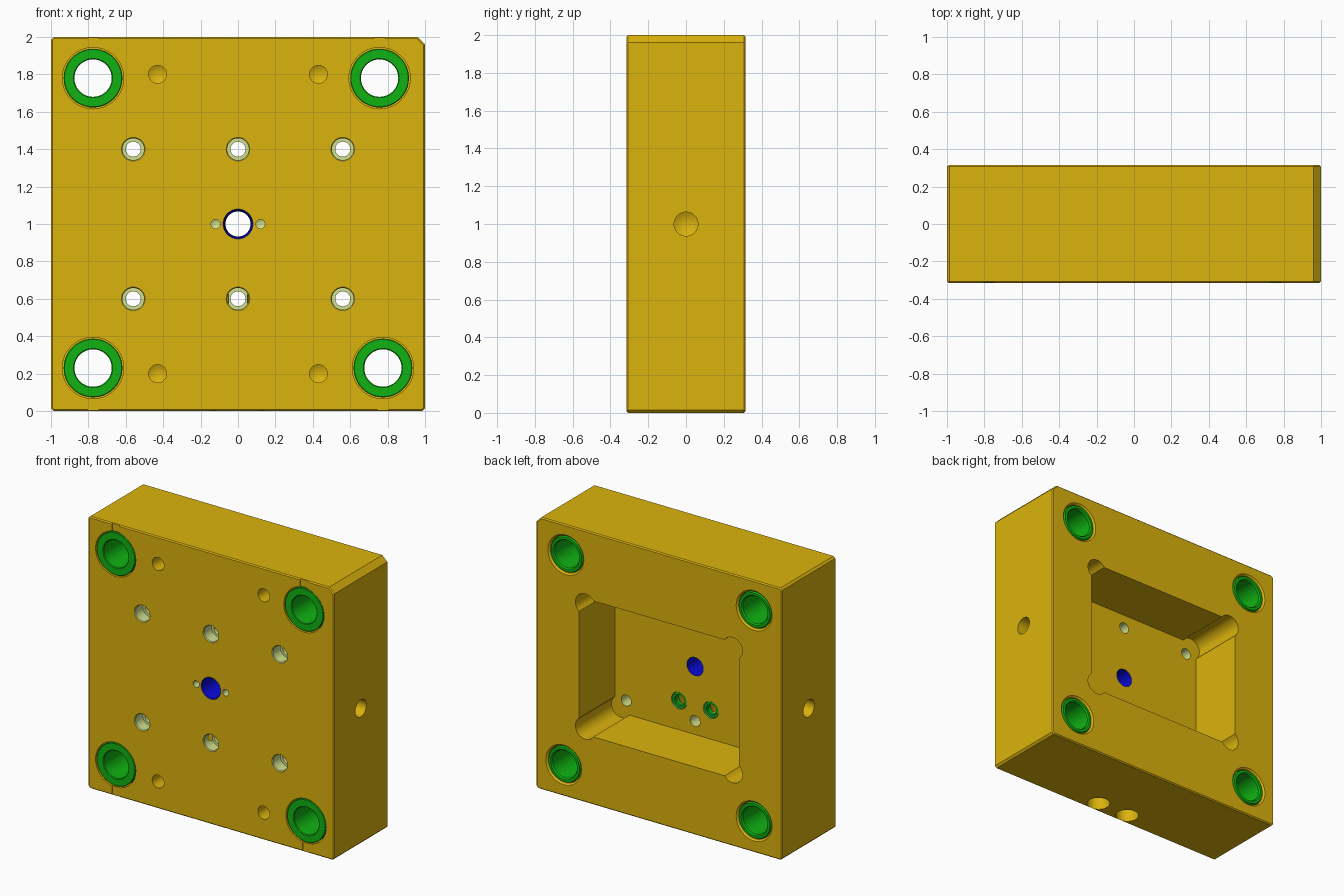
import bpy, bmesh
from math import pi, cos, sin, atan2, sqrt, radians
from mathutils import Vector

if "Cube" in bpy.data.objects:
    bpy.data.objects.remove(bpy.data.objects["Cube"])

Y0, Y1 = -0.315, 0.315      # front and back faces
FLOOR = -0.105              # pocket floor


def material(name, r, g, b):
    lin = [c / 12.92 if c < 0.04 else ((c + 0.055) / 1.055) ** 2.4 for c in (r, g, b)]
    m = bpy.data.materials.new(name)
    m.diffuse_color = (*lin, 1)
    m.use_nodes = True
    m.node_tree.nodes["Principled BSDF"].inputs["Base Color"].default_value = m.diffuse_color
    return m


GOLD = material("gold", 0.86, 0.70, 0.05)
GREEN = material("green", 0.06, 0.70, 0.07)
BLUE = material("blue", 0.04, 0.04, 0.86)
PALE = material("pale_green", 0.82, 0.88, 0.55)
TEAL = material("teal", 0.45, 0.80, 0.60)


def make_object(name, bm, mat):
    bmesh.ops.recalc_face_normals(bm, faces=bm.faces)
    me = bpy.data.meshes.new(name)
    bm.to_mesh(me)
    bm.free()
    me.materials.append(mat)
    ob = bpy.data.objects.new(name, me)
    bpy.context.collection.objects.link(ob)
    return ob


def prism(name, outline, y0, y1, mat, bevel=0):
    """Extrude an (x, z) outline from y0 to y1."""
    bm = bmesh.new()
    rings = [[bm.verts.new((x, y, z)) for x, z in outline] for y in (y0, y1)]
    caps = [bm.faces.new(r) for r in rings]
    n = len(outline)
    for i in range(n):
        j = (i + 1) % n
        bm.faces.new((rings[0][i], rings[0][j], rings[1][j], rings[1][i]))
    if bevel:
        bmesh.ops.recalc_face_normals(bm, faces=bm.faces)
        edges = [e for c in caps for e in c.edges]
        bmesh.ops.bevel(bm, geom=edges, offset=bevel, segments=1, affect='EDGES')
    return make_object(name, bm, mat)


def lathe(name, profile, origin, mat, axis=(0, 1, 0), closed=False, n=40):
    """Revolve (radius, distance) points around an axis; radius 0 makes a tip."""
    d = Vector(axis)
    u = d.orthogonal().normalized()
    v = d.cross(u)
    bm = bmesh.new()
    rings = []
    for r, t in profile:
        c = Vector(origin) + d * t
        if r == 0:
            rings.append([bm.verts.new(c)] * n)
        else:
            rings.append([bm.verts.new(c + r * (u * cos(a) + v * sin(a)))
                          for a in (2 * pi * i / n for i in range(n))])
    pairs = list(zip(rings, rings[1:])) + ([(rings[-1], rings[0])] if closed else [])
    for a, b in pairs:
        for i in range(n):
            j = (i + 1) % n
            bm.faces.new(list(dict.fromkeys((a[i], a[j], b[j], b[i]))))
    if not closed:
        for r in (rings[0], rings[-1]):
            if r[0] is not r[1]:
                bm.faces.new(r)
    return make_object(name, bm, mat)


cutters = []


def cut(ob):
    ob.hide_render = True
    cutters.append(ob)


def drill(r, depth, origin, mat, axis=(0, 1, 0)):
    """Blind hole with a conical drill tip."""
    cut(lathe("cutter", [(r, -0.02), (r, depth), (0, depth + r * 0.55)], origin, mat, axis))


# Plate with one large corner chamfer and fine edge chamfers
c, k = 0.014, 0.04
plate = prism("mould_plate", [(-1 + c, 0), (1 - c, 0), (1, c), (1, 2 - k), (1 - k, 2),
                              (-1 + c, 2), (-1, 2 - c), (-1, c)], Y0, Y1, GOLD, 0.008)

# Rear pocket with round corner reliefs
cx, cz, r, px, pz = 0.6, 0.455, 0.08, 0.65, 0.5
a0 = -atan2(sqrt(r * r - (px - cx) ** 2), px - cx)
a1 = pi - atan2(pz - cz, sqrt(r * r - (pz - cz) ** 2))
corner = [(cx + r * cos(a0 + (a1 - a0) * i / 16), cz + r * sin(a0 + (a1 - a0) * i / 16))
          for i in range(17)]
outline = []
for sx, sz in ((1, 1), (-1, 1), (-1, -1), (1, -1)):
    pts = corner if sx * sz > 0 else corner[::-1]
    outline += [(sx * x, 1 + sz * z) for x, z in pts]
cut(prism("cutter", outline, FLOOR, Y1 + 0.05, GOLD))

# Guide bushings, their stepped bores and the shallow key slots
for bx, bz in ((-0.775, 1.78), (0.757, 1.78), (-0.775, 0.23), (0.775, 0.23)):
    cut(lathe("cutter", [(0.164, Y0 - 0.02), (0.164, -0.19), (0.134, -0.19),
                         (0.134, Y1 - 0.012), (0.148, Y1 + 0.002), (0.148, Y1 + 0.02)],
              (bx, 0, bz), GOLD))
    z0, z1 = (bz, 2.02) if bz > 1 else (-0.02, bz)
    cut(prism("cutter", [(bx - 0.03, z0), (bx + 0.03, z0), (bx + 0.03, z1), (bx - 0.03, z1)],
              Y0 - 0.02, Y0 + 0.006, GOLD))
    lathe("guide_bushing", [(0.105, Y0 + 0.002), (0.153, Y0 + 0.002), (0.157, Y0 + 0.006),
                            (0.157, -0.192), (0.132, -0.192), (0.132, Y1 - 0.014),
                            (0.126, Y1 - 0.004), (0.108, Y1 - 0.004), (0.1, Y1 - 0.014),
                            (0.1, Y0 + 0.007)], (bx, 0, bz), GREEN, closed=True, n=48)

# Counterbored screw holes and threaded blind holes in the front
for z in (0.6, 1.4):
    for x in (-0.56, 0, 0.56):
        cut(lathe("cutter", [(0.063, Y0 - 0.02), (0.063, Y0 + 0.002), (0.058, Y0 + 0.008),
                             (0.058, Y0 + 0.09), (0.04, Y0 + 0.09), (0.04, FLOOR + 0.05)],
                  (x, 0, z), PALE))
for x in (-0.43, 0.43):
    for z in (0.2, 1.8):
        drill(0.048, 0.2, (x, Y0, z), GOLD)

# Central tapered bore and its two dowel holes
cut(lathe("cutter", [(0.08, Y0 - 0.02), (0.08, Y0), (0.074, Y0 + 0.007),
                     (0.067, FLOOR), (0.067, FLOOR + 0.05)], (0, 0, 1), BLUE))
for x in (-0.12, 0.12):
    drill(0.024, 0.1, (x, Y0, 1), PALE)

# Lifting holes in the sides
for s in (-1, 1):
    drill(0.063, 0.2, (s, 0, 1), GOLD, (-s, 0, 0))

# Cooling channels from below, with sealed ports in the pocket floor
for x in (-0.13, 0.13):
    drill(0.08, 0.74, (x, -0.23, 0), GOLD, (0, 0, 1))
    cut(lathe("cutter", [(0.062, FLOOR - 0.02), (0.062, FLOOR + 0.05)], (x, 0, 0.715), TEAL))
    cut(lathe("cutter", [(0.038, -0.23), (0.038, FLOOR + 0.04)], (x, 0, 0.715), GREEN))
    lathe("seal_ring", [(0.042, FLOOR - 0.021), (0.058, FLOOR - 0.021), (0.058, FLOOR - 0.006),
                        (0.042, FLOOR - 0.006)], (x, 0, 0.715), GREEN, closed=True)

# Cut everything and bake the result
for ob in cutters:
    m = plate.modifiers.new("cut", 'BOOLEAN')
    m.operation, m.solver, m.object = 'DIFFERENCE', 'EXACT', ob
    m.material_mode = 'TRANSFER'
graph = bpy.context.evaluated_depsgraph_get()
baked = bpy.data.meshes.new_from_object(plate.evaluated_get(graph))
plate.modifiers.clear()
plate.data = baked
for ob in cutters:
    bpy.data.objects.remove(ob)

# Smooth the round walls, keep edges crisp
bpy.ops.object.select_all(action='SELECT')
bpy.context.view_layer.objects.active = plate
bpy.ops.object.shade_smooth_by_angle(angle=radians(30))
